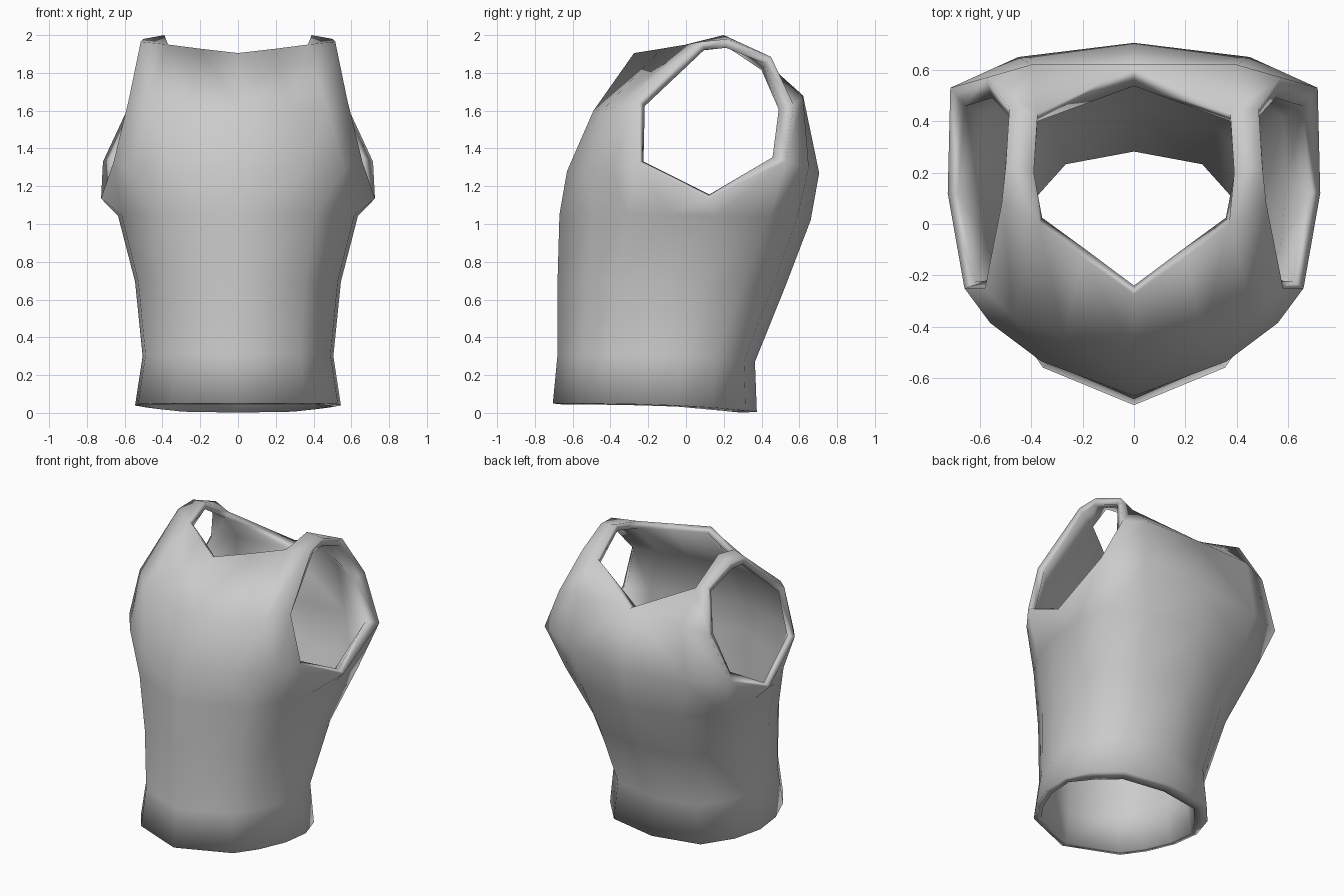
import bpy, bmesh

if "Cube" in bpy.data.objects:
    bpy.data.objects.remove(bpy.data.objects["Cube"])

bm = bmesh.new()


def verts(points):
    return [bm.verts.new(p) for p in points]


def strip(lower, upper):
    for i in range(len(lower) - 1):
        bm.faces.new((lower[i], lower[i + 1], upper[i + 1], upper[i]))


def body_ring(width, front, back, z_front, z_back, square):
    """Half ring from front centre round the side to back centre.
    Each entry is (fraction of half width, fraction of depth)."""
    section = [(0, 0), (.65, .135), (.83, .265), (.97, .44), (1, .62),
               (square, .79 + (square - .88) * .5), (.61, .945), (0, 1)]
    return verts([(width * fx, front + t * (back - front),
                   z_front + t ** 3 * (z_back - z_front)) for fx, t in section])


# Lower body: hem, waist, ribs, below the arms
rings = [body_ring(.545, -.705, .375, .05, .005, .88),
         body_ring(.505, -.68, .365, .31, .27, .89),
         body_ring(.545, -.68, .53, .70, .68, .92),
         body_ring(.635, -.67, .66, 1.05, 1.02, .97)]
# Chest ring, with the lower edge of the armhole
rings.append(verts([(0, -.63, 1.28), (.36, -.535, 1.28), (.56, -.385, 1.29),
                    (.66, -.25, 1.325), (.725, .12, 1.135), (.715, .53, 1.33),
                    (.45, .65, 1.30), (0, .705, 1.27)]))
for low, high in zip(rings, rings[1:]):
    strip(low, high)
chest = rings[-1]

# Upper chest up to the front neckline
upper = verts([(0, -.49, 1.60), (.27, -.44, 1.605), (.47, -.365, 1.62), (.58, -.25, 1.65)])
neck = verts([(0, -.275, 1.905), (.20, -.13, 1.928), (.37, 0, 1.95), (.515, .08, 1.965)])
strip(chest[:4], upper)
strip(upper, neck)

# Upper back up to the rear neckline
rear = verts([(.575, .57, 1.63), (.40, .62, 1.67), (0, .62, 1.68)])
strip(chest[5:], rear)

# Shoulder strap: neck side and arm side
top_in, top_out, back_in, back_out = verts([
    (.39, .20, 2.0), (.50, .22, 1.98), (.375, .43, 1.85), (.485, .45, 1.885)])
bm.faces.new((neck[2], neck[3], top_out, top_in))
bm.faces.new((top_in, top_out, back_out, back_in))
bm.faces.new((back_in, back_out, rear[0], rear[1]))
bm.faces.new((back_in, rear[1], rear[2]))

bm.verts.index_update()
thick = [v.index for v in bm.verts
         if v.co.y > .5 or (v.co.z < .8 and v.co.y > .1)]
mesh = bpy.data.meshes.new("sleeveless_vest")
bm.to_mesh(mesh)
bm.free()
mesh.shade_smooth()
vest = bpy.data.objects.new("sleeveless_vest", mesh)
bpy.context.collection.objects.link(vest)

# The wall is thicker across the back
group = vest.vertex_groups.new(name="thickness")
group.add(range(len(mesh.vertices)), .5, 'REPLACE')
group.add(thick, .9, 'REPLACE')

# Other half, then wall thickness inwards
mirror = vest.modifiers.new("mirror", 'MIRROR')
mirror.use_clip = True
wall = vest.modifiers.new("wall", 'SOLIDIFY')
wall.thickness = .09
wall.vertex_group = group.name
wall.offset = -1
wall.use_even_offset = True
